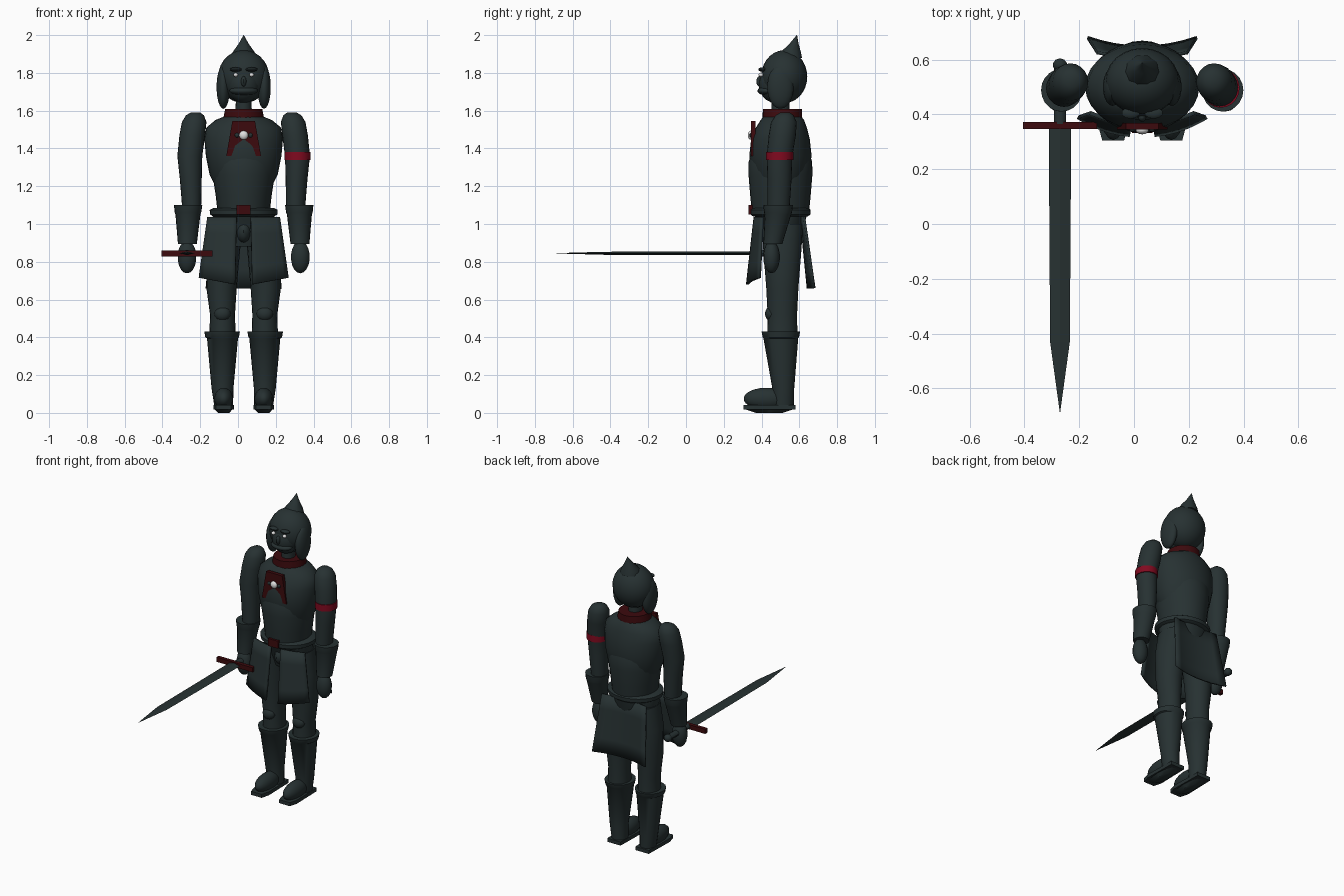
import bpy, bmesh, math
from mathutils import Vector

CX = 0.03   # body centre line


def material(name, rgb):
    m = bpy.data.materials.new(name)
    m.diffuse_color = (*rgb, 1)
    return m


STEEL = material("dark_steel", (0.020, 0.031, 0.032))
MAROON = material("maroon", (0.045, 0.003, 0.004))
CRIMSON = material("crimson", (0.22, 0.003, 0.014))
WHITE = material("white", (0.75, 0.75, 0.75))


def finish(name, bm, mat, smooth=True):
    bmesh.ops.recalc_face_normals(bm, faces=bm.faces)
    me = bpy.data.meshes.new(name)
    bm.to_mesh(me)
    bm.free()
    ob = bpy.data.objects.new(name, me)
    bpy.context.collection.objects.link(ob)
    me.materials.append(mat)
    if smooth:
        bpy.ops.object.select_all(action='DESELECT')
        ob.select_set(True)
        bpy.context.view_layer.objects.active = ob
        bpy.ops.object.shade_smooth_by_angle(angle=math.radians(40))
    return ob


def loft(name, rings, mat=STEEL, seg=20):
    """Stacked horizontal ellipses: (x, y, z, rx, ry)."""
    bm = bmesh.new()
    loops = []
    for x, y, z, rx, ry in rings:
        loops.append([bm.verts.new((x + rx * math.cos(2 * math.pi * i / seg),
                                    y + ry * math.sin(2 * math.pi * i / seg), z))
                      for i in range(seg)])
    for a, b in zip(loops, loops[1:]):
        for i in range(seg):
            j = (i + 1) % seg
            bm.faces.new((a[i], a[j], b[j], b[i]))
    bm.faces.new(loops[0])
    bm.faces.new(loops[-1])
    return finish(name, bm, mat)


def ball(name, c, r, mat=STEEL, seg=18):
    bm = bmesh.new()
    bmesh.ops.create_uvsphere(bm, u_segments=seg, v_segments=seg // 2 + 2, radius=1)
    for v in bm.verts:
        v.co = Vector(c) + Vector([a * b for a, b in zip(v.co, r)])
    return finish(name, bm, mat)


def prism(name, outline, depth, mat=STEEL):
    """Extrude a flat outline of 3D points along a vector."""
    bm = bmesh.new()
    f = bm.faces.new([bm.verts.new(p) for p in outline])
    g = bmesh.ops.extrude_face_region(bm, geom=[f])
    bmesh.ops.translate(bm, vec=depth,
                        verts=[v for v in g['geom'] if isinstance(v, bmesh.types.BMVert)])
    return finish(name, bm, mat, False)


def box(name, lo, hi, mat):
    a, b = lo, hi
    return prism(name, [(a[0], a[1], a[2]), (b[0], a[1], a[2]), (b[0], a[1], b[2]),
                        (a[0], a[1], b[2])], (0, b[1] - a[1], 0), mat)


def cloth(name, tl, tr, bl, br, bow, thick):
    """Four-cornered sheet, bowed across its width along y."""
    n, m = 8, 4
    bm = bmesh.new()
    g = []
    for j in range(m + 1):
        v = j / m
        left, right = Vector(tl).lerp(Vector(bl), v), Vector(tr).lerp(Vector(br), v)
        row = []
        for i in range(n + 1):
            u = i / n
            p = left.lerp(right, u)
            p.y += bow * 4 * u * (1 - u) * (0.5 + 0.5 * v)
            row.append(bm.verts.new(p))
        g.append(row)
    for j in range(m):
        for i in range(n):
            bm.faces.new((g[j][i], g[j][i + 1], g[j + 1][i + 1], g[j + 1][i]))
    ob = finish(name, bm, STEEL)
    s = ob.modifiers.new("thickness", 'SOLIDIFY')
    s.thickness = thick
    s.offset = 0
    return ob


# Head and helmet
ball("helmet", (CX, 0.52, 1.78), (0.135, 0.122, 0.14), seg=24)
loft("helmet_spike", [(CX, 0.553, 1.88, 0.066, 0.064), (CX, 0.555, 1.91, 0.058, 0.056),
                      (CX, 0.572, 1.955, 0.026, 0.025), (CX, 0.587, 2.0, 0.001, 0.001)], seg=10)
ball("face", (CX, 0.475, 1.74), (0.088, 0.09, 0.10))
ball("mouth_guard", (CX, 0.43, 1.705), (0.076, 0.052, 0.025))
ball("nose", (CX, 0.39, 1.755), (0.015, 0.018, 0.028), seg=10)
for s in (-1, 1):
    ball("ear_flap", (CX + s * 0.108, 0.50, 1.725), (0.036, 0.07, 0.115))
    ball("brow", (CX + s * 0.042, 0.405, 1.818), (0.034, 0.022, 0.012), seg=10)
    ball("eye", (CX + s * 0.042, 0.397, 1.79), (0.013, 0.013, 0.011), WHITE, 10)
loft("neck", [(CX, 0.50, 1.54, 0.045, 0.05), (CX, 0.50, 1.70, 0.04, 0.045)])
loft("collar", [(CX, 0.51, 1.55, 0.11, 0.105), (CX, 0.51, 1.61, 0.098, 0.103)], MAROON)

# Torso
loft("chest", [(CX, 0.5, 1.20, 0.15, 0.12), (CX, 0.5, 1.26, 0.18, 0.148),
               (CX, 0.5, 1.36, 0.20, 0.165), (CX, 0.5, 1.45, 0.208, 0.155),
               (CX, 0.505, 1.51, 0.198, 0.135), (CX, 0.51, 1.55, 0.15, 0.115),
               (CX, 0.51, 1.57, 0.10, 0.10)], seg=28)
loft("abdomen", [(CX, 0.5, 1.40, 0.14, 0.145), (CX, 0.5, 1.33, 0.165, 0.168),
                 (CX, 0.5, 1.26, 0.165, 0.169), (CX, 0.5, 1.15, 0.148, 0.16),
                 (CX, 0.5, 1.05, 0.137, 0.15)], seg=28)
loft("belt", [(CX, 0.5, 1.04, 0.16, 0.145), (CX, 0.5, 1.05, 0.178, 0.158),
              (CX, 0.5, 1.075, 0.18, 0.16), (CX, 0.5, 1.085, 0.16, 0.145)], seg=28)
loft("hips", [(CX, 0.51, 0.88, 0.10, 0.09), (CX, 0.51, 0.96, 0.165, 0.11),
              (CX, 0.5, 1.05, 0.16, 0.14)])
ball("groin_guard", (CX, 0.43, 0.96), (0.04, 0.06, 0.06), seg=12)
box("buckle", (CX - 0.037, 0.332, 1.05), (CX + 0.037, 0.37, 1.10), MAROON)

# Chest plate with emblem
prism("chest_plate", [(CX - 0.092, 0.345, 1.36), (CX + 0.092, 0.345, 1.36),
                      (CX + 0.06, 0.345, 1.545), (CX - 0.06, 0.345, 1.545)],
      (0, 0.024, 0), MAROON)
ball("emblem_gem", (CX, 0.343, 1.47), (0.024, 0.016, 0.024), WHITE, 12)
for s in (-1, 1):
    ball("emblem_stud", (CX + s * 0.036, 0.345, 1.47), (0.012, 0.009, 0.012), STEEL, 8)

# Skirt
cloth("back_skirt", (CX - 0.165, 0.625, 1.04), (CX + 0.165, 0.625, 1.04),
      (CX - 0.2, 0.68, 0.66), (CX + 0.2, 0.68, 0.66), -0.035, 0.012)

for s in (-1, 1):
    # Front skirt panels
    cloth("front_skirt_panel", (CX + s * 0.19, 0.405, 1.035), (CX + s * 0.037, 0.365, 1.035),
          (CX + s * 0.235, 0.39, 0.715), (CX + s * 0.045, 0.325, 0.68), -0.012, 0.015)

    # Legs
    x = CX + s * 0.112
    loft("thigh", [(CX + s * 0.085, 0.51, 1.0, 0.08, 0.11), (CX + s * 0.108, 0.51, 0.85, 0.088, 0.1),
                   (x + s * 0.005, 0.51, 0.66, 0.08, 0.085), (x, 0.51, 0.52, 0.066, 0.078),
                   (x, 0.51, 0.40, 0.07, 0.08)])
    ball("knee_guard", (x, 0.452, 0.525), (0.044, 0.034, 0.04), seg=12)
    loft("boot", [(CX + s * 0.106, 0.515, 0.04, 0.05, 0.056), (x, 0.515, 0.13, 0.058, 0.058),
                  (x, 0.502, 0.395, 0.082, 0.092), (x + s * 0.002, 0.502, 0.40, 0.089, 0.096),
                  (x + s * 0.002, 0.502, 0.43, 0.094, 0.102)])
    xf = CX + s * 0.106
    ball("foot", (xf, 0.425, 0.075), (0.05, 0.12, 0.058))
    prism("sole", [(xf - 0.04, 0.305, 0.018), (xf + 0.04, 0.305, 0.018), (xf + 0.055, 0.36, 0.018),
                   (xf + 0.05, 0.58, 0.018), (xf - 0.05, 0.58, 0.018), (xf - 0.055, 0.36, 0.018)],
          (0, 0, 0.024))
    loft("sole_tread", [(xf, 0.44, 0.0, 0.03, 0.07), (xf, 0.44, 0.02, 0.048, 0.13)], seg=12)

    # Arms
    loft("upper_arm", [(CX + s * 0.255, 0.525, 1.59, 0.025, 0.025),
                       (CX + s * 0.258, 0.522, 1.575, 0.048, 0.048),
                       (CX + s * 0.262, 0.518, 1.54, 0.065, 0.068),
                       (CX + s * 0.272, 0.51, 1.47, 0.068, 0.072),
                       (CX + s * 0.285, 0.495, 1.36, 0.066, 0.068),
                       (CX + s * 0.28, 0.495, 1.24, 0.058, 0.064),
                       (CX + s * 0.275, 0.49, 1.08, 0.05, 0.058)])
    loft("gauntlet", [(CX + s * 0.298, 0.46, 0.895, 0.05, 0.05),
                      (CX + s * 0.295, 0.487, 1.05, 0.066, 0.07),
                      (CX + s * 0.295, 0.487, 1.06, 0.07, 0.074),
                      (CX + s * 0.294, 0.488, 1.10, 0.075, 0.078)])
    ball("hand", (CX + s * 0.30, 0.453, 0.825), (0.051, 0.044, 0.086), seg=14)

# Arm band
loft("arm_band", [(CX + 0.286, 0.496, 1.338, 0.069, 0.072),
                  (CX + 0.286, 0.496, 1.382, 0.069, 0.072)], CRIMSON)

# Sword, pointing forward from the right hand
SX, SZ = -0.27, 0.845
bm = bmesh.new()
sections = [[bm.verts.new((SX + dx, y, SZ + dz)) for dx, dz in
             ((-w, 0), (0, -t), (w, 0), (0, t))]
            for y, w, t in ((0.36, 0.041, 0.010), (-0.43, 0.036, 0.008), (-0.685, 0.001, 0.001))]
for a, b in zip(sections, sections[1:]):
    for i in range(4):
        bm.faces.new((a[i], a[(i + 1) % 4], b[(i + 1) % 4], b[i]))
bm.faces.new(sections[0])
bm.faces.new(sections[-1])
finish("sword_blade", bm, STEEL, False)
box("sword_guard", (SX - 0.135, 0.347, 0.829), (SX + 0.135, 0.372, 0.86), MAROON)
grip = loft("sword_grip", [(0, 0, 0, 0.022, 0.018), (0, 0, 0.22, 0.022, 0.018)], seg=10)
grip.rotation_euler = (-math.pi / 2, 0, 0)
grip.location = (SX, 0.365, SZ)
ball("sword_pommel", (SX, 0.58, SZ), (0.027, 0.025, 0.025), seg=10)
